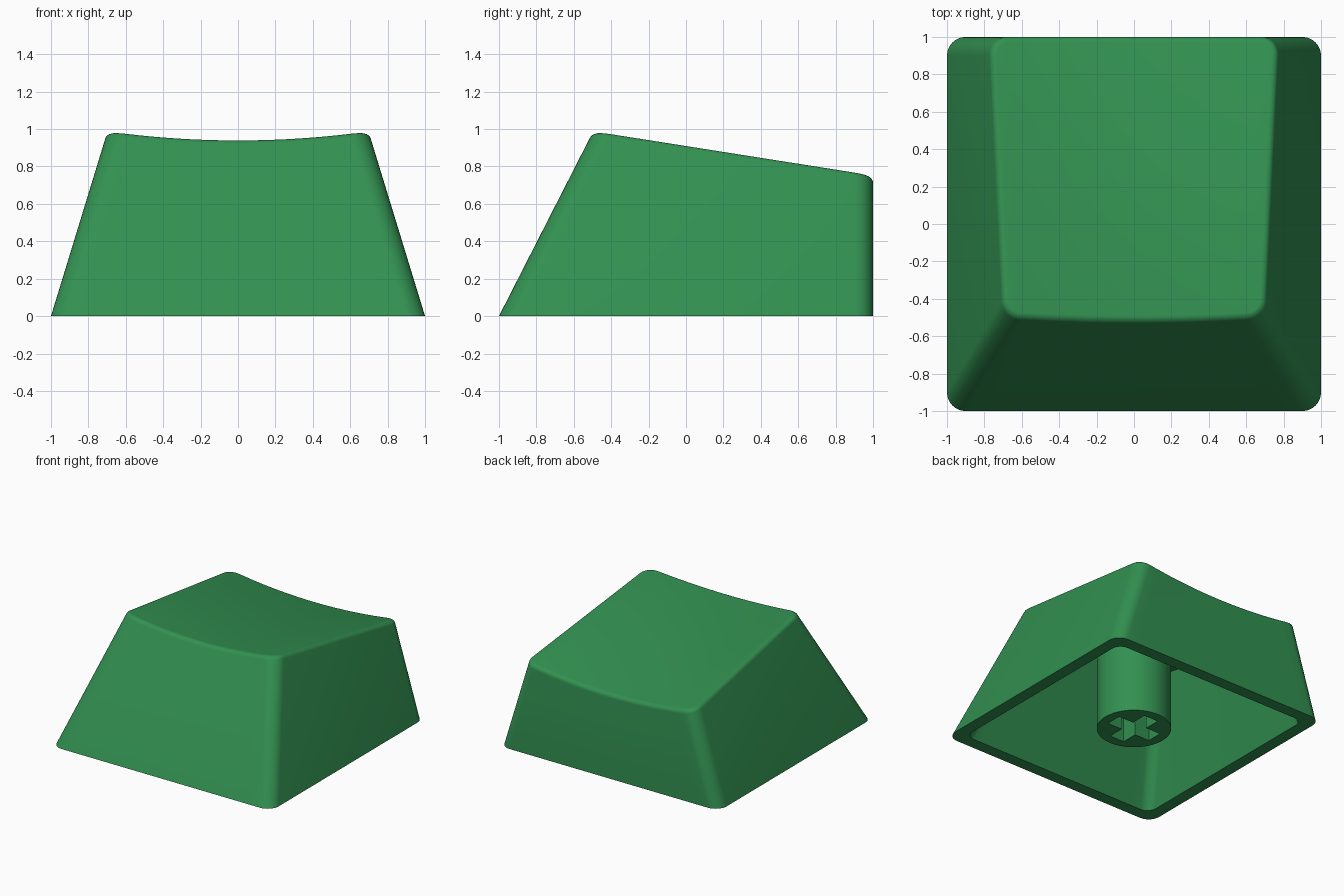
import bpy
import bmesh
import math

if "Cube" in bpy.data.objects:
    bpy.data.objects.remove(bpy.data.objects["Cube"])

ARC = 8        # segments per rounded corner
SPAN = 20      # segments along the dished front and back edges
FILLET = 0.03  # softness of the top rim

green = bpy.data.materials.new("green plastic")
green.use_nodes = True
colour = (0.032, 0.28, 0.082, 1)
green.diffuse_color = colour
green.node_tree.nodes["Principled BSDF"].inputs["Base Color"].default_value = colour


def top_height(x, y):
    """Tilted top, dished across its width."""
    return 0.858 - 0.165 * y + 0.107 * x * x


def outline(z, inset, r):
    """Rounded section of the tapered body, as front and back rows, left to right."""
    half = 1 - 0.306 * z - inset
    y0, y1 = -1 + 0.51 * z + inset, 1 - inset
    xs = [(-half + r - r * math.cos(a), r - r * math.sin(a))
          for a in (math.pi / 2 * i / ARC for i in range(ARC + 1))]
    xs += [(-half + r + 2 * (half - r) * i / SPAN, 0) for i in range(1, SPAN)]
    xs += [(-x, d) for x, d in reversed(xs[:ARC + 1])]
    return [(x, y0 + d) for x, d in xs], [(x, y1 - d) for x, d in xs]


def section(bm, inset, r, drop=None):
    """Ring of vertices at the base, or following the top surface lowered by drop."""
    count = 2 * (2 * (ARC + 1) + SPAN - 1)
    verts = []
    for i in range(count):
        z = 0.0
        for _ in range(1 if drop is None else 12):
            front, back = outline(z, inset, r)
            x, y = (front + back[::-1])[i]
            if drop is not None:
                z = top_height(x, y) - drop
        verts.append(bm.verts.new((x, y, z)))
    return verts


def bridge(bm, a, b):
    n = len(a)
    for i in range(n):
        j = (i + 1) % n
        bm.faces.new((a[i], a[j], b[j], b[i]))


def cap(bm, ring):
    """Strips running from the front row to the back row."""
    n = len(ring)
    for i in range(n // 2 - 1):
        bm.faces.new((ring[i], ring[i + 1], ring[n - 2 - i], ring[n - 1 - i]))


def finish(bm, name):
    bmesh.ops.recalc_face_normals(bm, faces=bm.faces)
    mesh = bpy.data.meshes.new(name)
    bm.to_mesh(mesh)
    bm.free()
    obj = bpy.data.objects.new(name, mesh)
    bpy.context.collection.objects.link(obj)
    mesh.materials.append(green)
    bpy.ops.object.select_all(action='DESELECT')
    obj.select_set(True)
    bpy.context.view_layer.objects.active = obj
    bpy.ops.object.shade_smooth_by_angle(angle=math.radians(30))
    return obj


# Hollow cap: outer wall, soft rim, dished top, then the cavity inside
bm = bmesh.new()
base = section(bm, 0, 0.1)
ring = base
for k in range(6):
    a = math.pi / 2 * k / 5
    inset = FILLET * (1 - math.cos(a))
    nxt = section(bm, inset, 0.1 - inset, FILLET * (1 - math.sin(a)))
    bridge(bm, ring, nxt)
    ring = nxt
cap(bm, ring)
inner = section(bm, 0.1, 0.08)
ceiling = section(bm, 0.1, 0.08, 0.08)
bridge(bm, base, inner)
bridge(bm, inner, ceiling)
cap(bm, ceiling)
finish(bm, "cap_shell")

# Stem: round post with a cross-shaped socket in its lower end
bm = bmesh.new()
L, W, DEPTH = 0.2, 0.065, 0.42
circle = [(0.28 * math.cos(math.tau * i / 64), 0.28 * math.sin(math.tau * i / 64))
          for i in range(64)]
cross = []
for q in range(4):
    c, s = round(math.cos(q * math.pi / 2)), round(math.sin(q * math.pi / 2))
    cross += [(x * c - y * s, x * s + y * c) for x, y in ((L, -W), (L, W), (W, W))]


def loop(points, height):
    return [bm.verts.new((x, y, height(x, y))) for x, y in points]


post_low = loop(circle, lambda x, y: 0)
post_high = loop(circle, lambda x, y: top_height(x, y) - 0.05)
socket_low = loop(cross, lambda x, y: 0)
socket_high = loop(cross, lambda x, y: DEPTH)
bridge(bm, post_low, post_high)
bridge(bm, socket_low, socket_high)
bm.faces.new(socket_high)
bm.faces.new(post_high)
rim = [bm.edges.get((v[i], v[i - 1])) for v in (post_low, socket_low) for i in range(len(v))]
bmesh.ops.triangle_fill(bm, use_beauty=True, use_dissolve=False, edges=rim)
finish(bm, "stem")
